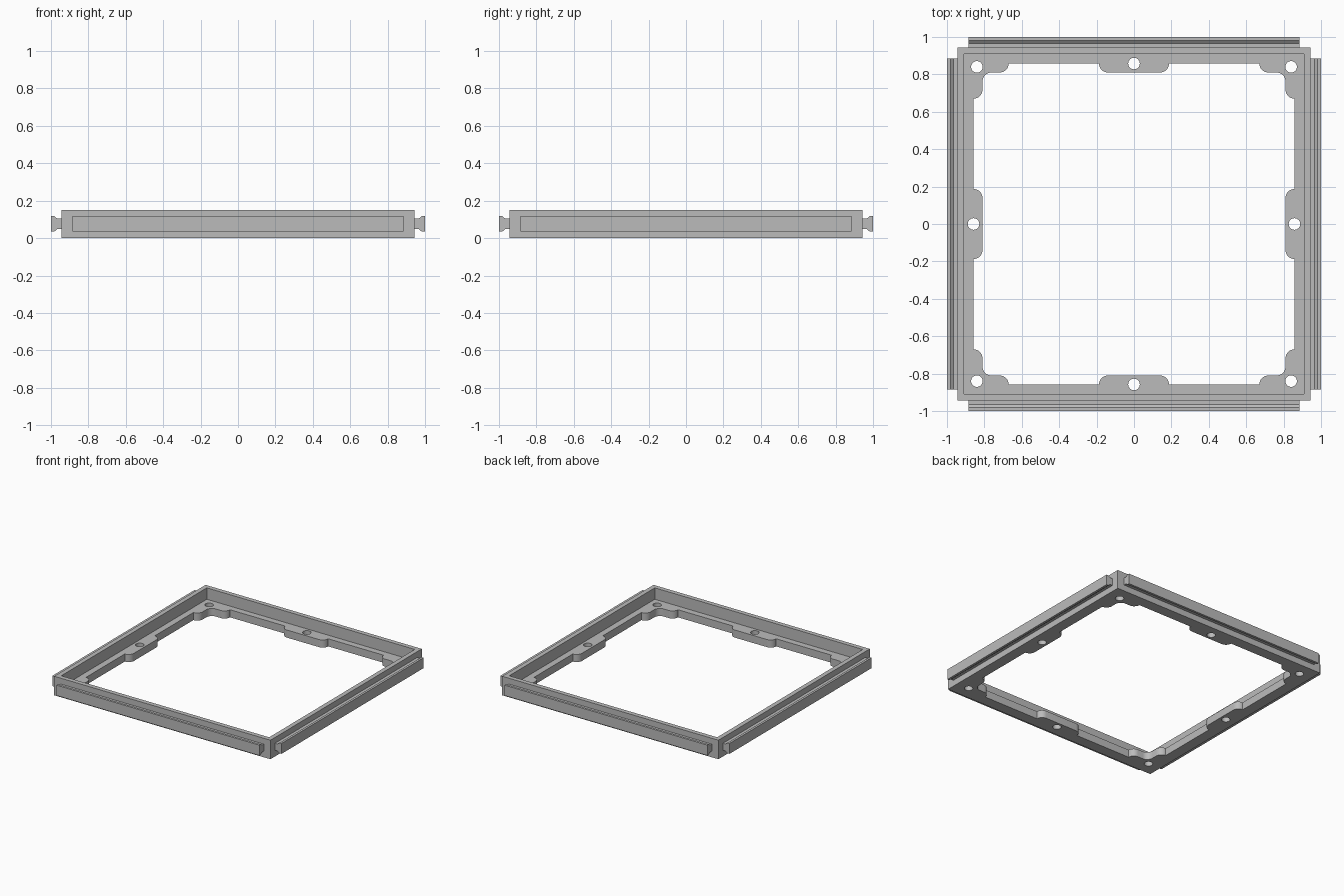
import bpy, bmesh
from math import sin, cos, radians, pi
from mathutils import Matrix, Vector

if "Cube" in bpy.data.objects:
    bpy.data.objects.remove(bpy.data.objects["Cube"])

HEIGHT, OUTER, WALL_IN = 0.15, 0.944, 0.908   # frame wall
LEDGE_IN, TAB_IN, LEDGE_TOP = 0.858, 0.81, 0.06
ROUND = LEDGE_IN - TAB_IN
RAIL_HALF = 0.886

grey = bpy.data.materials.new("grey")
grey.use_nodes = True
colour = (0.5, 0.5, 0.5, 1)
grey.diffuse_color = colour
grey.node_tree.nodes["Principled BSDF"].inputs["Base Color"].default_value = colour


def arc(cx, cy, r, start, end, steps=8):
    angles = [radians(start + (end - start) * i / steps) for i in range(steps + 1)]
    return [(cx + r * cos(a), cy + r * sin(a)) for a in angles]


def circle(cx, cy, r, sides=24):
    return arc(cx, cy, r, 0, 360, sides)[:-1]


def quarter_turn(points, k):
    c, s = round(cos(k * pi / 2)), round(sin(k * pi / 2))
    return [(x * c + y * s, y * c - x * s) for x, y in points]


def add_object(name, mesh):
    obj = bpy.data.objects.new(name, mesh)
    bpy.context.scene.collection.objects.link(obj)
    mesh.materials.clear()
    mesh.materials.append(grey)
    return obj


def extruded_outlines(name, outlines, height):
    """Fill nested closed outlines and extrude them up from the ground."""
    curve = bpy.data.curves.new(name + "_outline", "CURVE")
    curve.dimensions, curve.fill_mode, curve.extrude = "2D", "BOTH", height / 2
    for outline in outlines:
        spline = curve.splines.new("POLY")
        spline.points.add(len(outline) - 1)
        for point, (x, y) in zip(spline.points, outline):
            point.co = (x, y, 0, 1)
        spline.use_cyclic_u = True
    temp = bpy.data.objects.new(name + "_outline", curve)
    bpy.context.scene.collection.objects.link(temp)
    bpy.context.view_layer.update()
    graph = bpy.context.evaluated_depsgraph_get()
    mesh = bpy.data.meshes.new_from_object(temp.evaluated_get(graph))
    bpy.data.objects.remove(temp)
    bm = bmesh.new()
    bm.from_mesh(mesh)
    bmesh.ops.remove_doubles(bm, verts=bm.verts, dist=1e-5)
    bmesh.ops.translate(bm, verts=bm.verts, vec=(0, 0, height / 2))
    bmesh.ops.recalc_face_normals(bm, faces=bm.faces)
    bm.to_mesh(mesh)
    bm.free()
    return add_object(name, mesh)


# Inner opening of one side: corner fillet, corner tab, middle tab, corner tab
fillet = TAB_IN - ROUND
side = (arc(-fillet, fillet, ROUND, 180, 90)
        + arc(-0.718, LEDGE_IN, ROUND, 270, 360)
        + arc(-0.139, LEDGE_IN, ROUND, 180, 270)
        + arc(0.139, LEDGE_IN, ROUND, 270, 360)
        + arc(0.718, LEDGE_IN, ROUND, 180, 270))
square = [(-OUTER, -OUTER), (OUTER, -OUTER), (OUTER, OUTER), (-OUTER, OUTER)]
opening, holes = [], []
for k in range(4):
    opening += quarter_turn(side, k)
    holes.append(quarter_turn(circle(0, LEDGE_IN, 0.031), k))
    holes.append(quarter_turn(circle(0.84, 0.84, 0.031), k))

# Frame with ledge, tabs and screw holes
frame = extruded_outlines("frame", [square, opening] + holes, HEIGHT)

# Pocket above the ledge
pocket_mesh = bpy.data.meshes.new("pocket_cutter")
bm = bmesh.new()
bmesh.ops.create_cube(bm, size=1, matrix=Matrix.Translation((0, 0, LEDGE_TOP + 0.1))
                      @ Matrix.Diagonal((2 * WALL_IN, 2 * WALL_IN, 0.2, 1)))
bm.to_mesh(pocket_mesh)
bm.free()
pocket = add_object("pocket_cutter", pocket_mesh)
pocket.hide_render = True
cut = frame.modifiers.new("pocket", "BOOLEAN")
cut.operation, cut.solver, cut.object = "DIFFERENCE", "EXACT", pocket
bpy.context.view_layer.objects.active = frame
frame.select_set(True)
bpy.ops.object.modifier_apply(modifier=cut.name)
bpy.data.objects.remove(pocket)
bpy.ops.object.shade_smooth_by_angle(angle=radians(30))

# T-shaped rails along the four outer sides
half_profile = [(OUTER - 0.01, 0.028), (0.966, 0.028), (0.982, 0.041), (1.0, 0.041)]
profile = half_profile + [(d, -h) for d, h in reversed(half_profile)]
for k, name in enumerate(["back_rail", "right_rail", "front_rail", "left_rail"]):
    mesh = bpy.data.meshes.new(name)
    bm = bmesh.new()
    face = bm.faces.new([bm.verts.new((-RAIL_HALF, d, 0.076 + h)) for d, h in profile])
    moved = bmesh.ops.extrude_face_region(bm, geom=[face], use_keep_orig=True)["geom"]
    bmesh.ops.translate(bm, vec=Vector((2 * RAIL_HALF, 0, 0)),
                        verts=[g for g in moved if isinstance(g, bmesh.types.BMVert)])
    bmesh.ops.rotate(bm, verts=bm.verts, matrix=Matrix.Rotation(k * pi / 2, 3, "Z"))
    bmesh.ops.recalc_face_normals(bm, faces=bm.faces)
    bm.to_mesh(mesh)
    bm.free()
    rail = add_object(name, mesh)
    # Names follow the turn order: +y, -x, -y, +x
